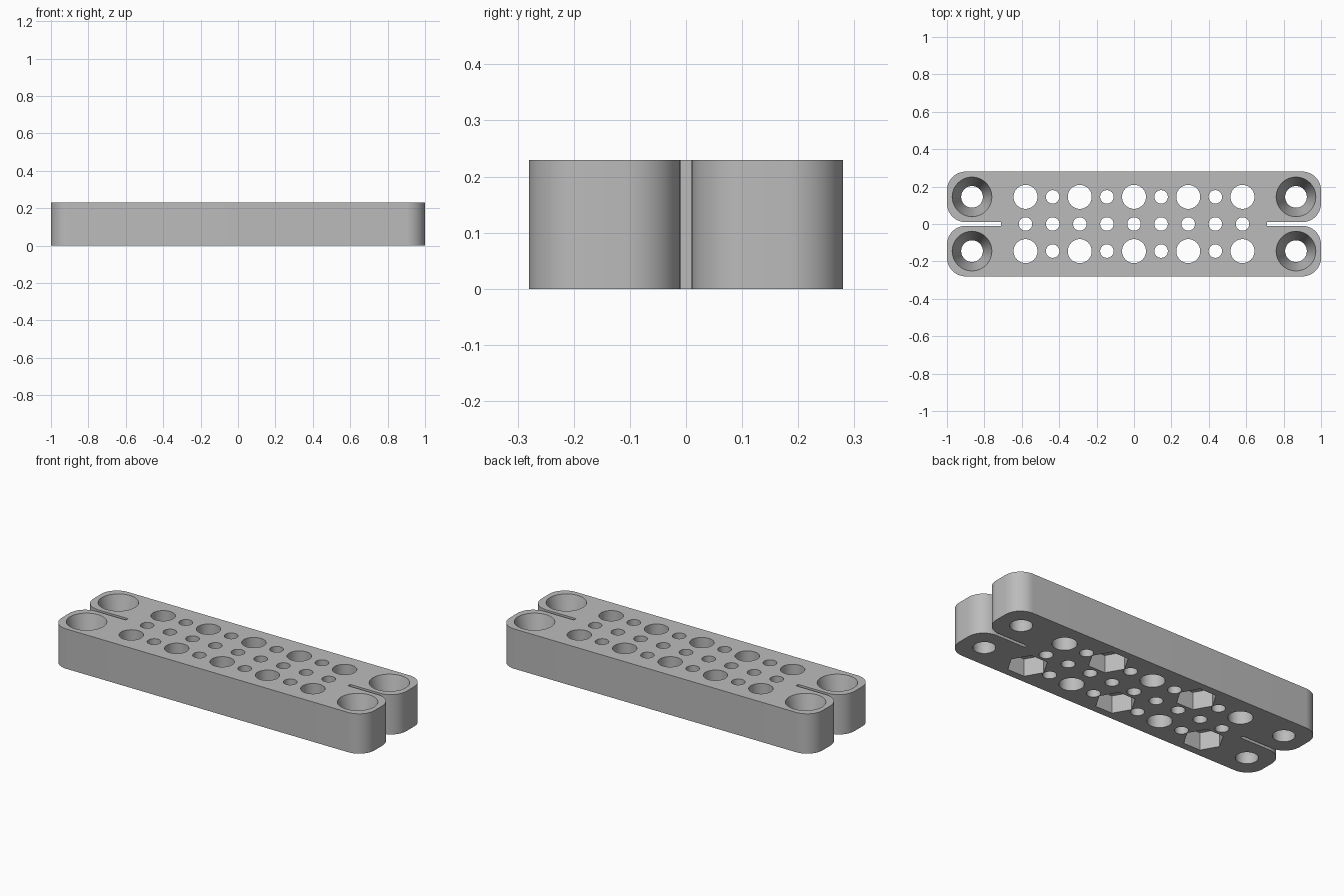
import bpy, bmesh, math
from mathutils import Matrix, Vector

old = bpy.data.objects.get("Cube")
if old:
    bpy.data.objects.remove(old, do_unlink=True)

HEIGHT, HALF_X, HALF_Y = 0.23, 1.0, 0.28
SLOT_HALF, SLOT_END, CORNER = 0.01, 0.71, 0.1
PITCH = 0.145

grey = bpy.data.materials.new("plain grey")
grey.use_nodes = True
colour = (0.5, 0.5, 0.5, 1)
grey.diffuse_color = colour
grey.node_tree.nodes["Principled BSDF"].inputs["Base Color"].default_value = colour


def make_object(name, bm):
    bmesh.ops.recalc_face_normals(bm, faces=bm.faces)
    mesh = bpy.data.meshes.new(name)
    bm.to_mesh(mesh)
    bm.free()
    mesh.materials.append(grey)
    obj = bpy.data.objects.new(name, mesh)
    bpy.context.collection.objects.link(obj)
    return obj


def add_plug(bm, x, y, z0, z1, r0, r1, sides=48):
    bmesh.ops.create_cone(bm, cap_ends=True, segments=sides, radius1=r0, radius2=r1,
                          depth=z1 - z0,
                          matrix=Matrix.Translation((x, y, (z0 + z1) / 2)))


def arc(cx, cy, start, steps=14):
    for i in range(steps + 1):
        a = start + math.pi / 2 * i / steps
        yield (cx + CORNER * math.cos(a), cy + CORNER * math.sin(a))


# Plate outline: two rounded lobes at each end with a narrow slot between them
half = [(SLOT_END, -SLOT_HALF), (SLOT_END, SLOT_HALF)]
lobe = list(arc(HALF_X - CORNER, SLOT_HALF + CORNER, -math.pi / 2))
lobe += list(arc(HALF_X - CORNER, HALF_Y - CORNER, 0))
right = [(x, -y) for x, y in reversed(lobe)] + half + lobe
outline = right + [(-x, -y) for x, y in right]

bm = bmesh.new()
base = bm.faces.new([bm.verts.new((x, y, 0)) for x, y in outline])
top = bmesh.ops.extrude_face_region(bm, geom=[base])
bmesh.ops.translate(bm, vec=Vector((0, 0, HEIGHT)),
                    verts=[v for v in top["geom"] if isinstance(v, bmesh.types.BMVert)])
plate = make_object("slotted_plate", bm)

# Through holes, and tapered holes at the corners
holes = bmesh.new()
for col in range(-4, 5):
    for row in (-1, 0, 1):
        r = 0.064 if row and col % 2 == 0 else 0.036
        add_plug(holes, col * PITCH, row * PITCH, -0.1, HEIGHT + 0.1, r, r)

bores, tapers, nuts = bmesh.new(), bmesh.new(), bmesh.new()
for sx in (-1, 1):
    for sy in (-1, 1):
        add_plug(bores, sx * 0.866, sy * PITCH, -0.1, HEIGHT + 0.1, 0.058, 0.058)
        slope = (0.106 - 0.0582) / (HEIGHT - 0.05)
        add_plug(tapers, sx * 0.866, sy * PITCH, 0.05, HEIGHT + 0.02,
                 0.0582, 0.106 + 0.02 * slope)

# Hexagonal nut pockets underneath, staggered between the two rows
for col, row in ((-4, -1), (0, -1), (4, -1), (-2, 1), (2, 1)):
    bmesh.ops.create_cone(nuts, cap_ends=True, segments=6, radius1=0.106, radius2=0.106,
                          depth=0.2,
                          matrix=Matrix.Translation((col * PITCH, row * PITCH, 0))
                          @ Matrix.Rotation(math.pi / 2, 4, "Z"))

# Cut everything out of the plate
cutters = [make_object(n, b) for n, b in (("hole_cutter", holes), ("bore_cutter", bores),
                                          ("taper_cutter", tapers), ("nut_cutter", nuts))]
for cutter in cutters:
    cutter.hide_render = True
    mod = plate.modifiers.new(cutter.name, "BOOLEAN")
    mod.operation, mod.solver, mod.object = "DIFFERENCE", "EXACT", cutter

bpy.context.view_layer.update()
cut_mesh = bpy.data.meshes.new_from_object(
    plate.evaluated_get(bpy.context.evaluated_depsgraph_get()))
plate.modifiers.clear()
plate.data = cut_mesh
for cutter in cutters:
    bpy.data.objects.remove(cutter, do_unlink=True)

bpy.ops.object.select_all(action="DESELECT")
plate.select_set(True)
bpy.context.view_layer.objects.active = plate
bpy.ops.object.shade_smooth_by_angle(angle=math.radians(30))
